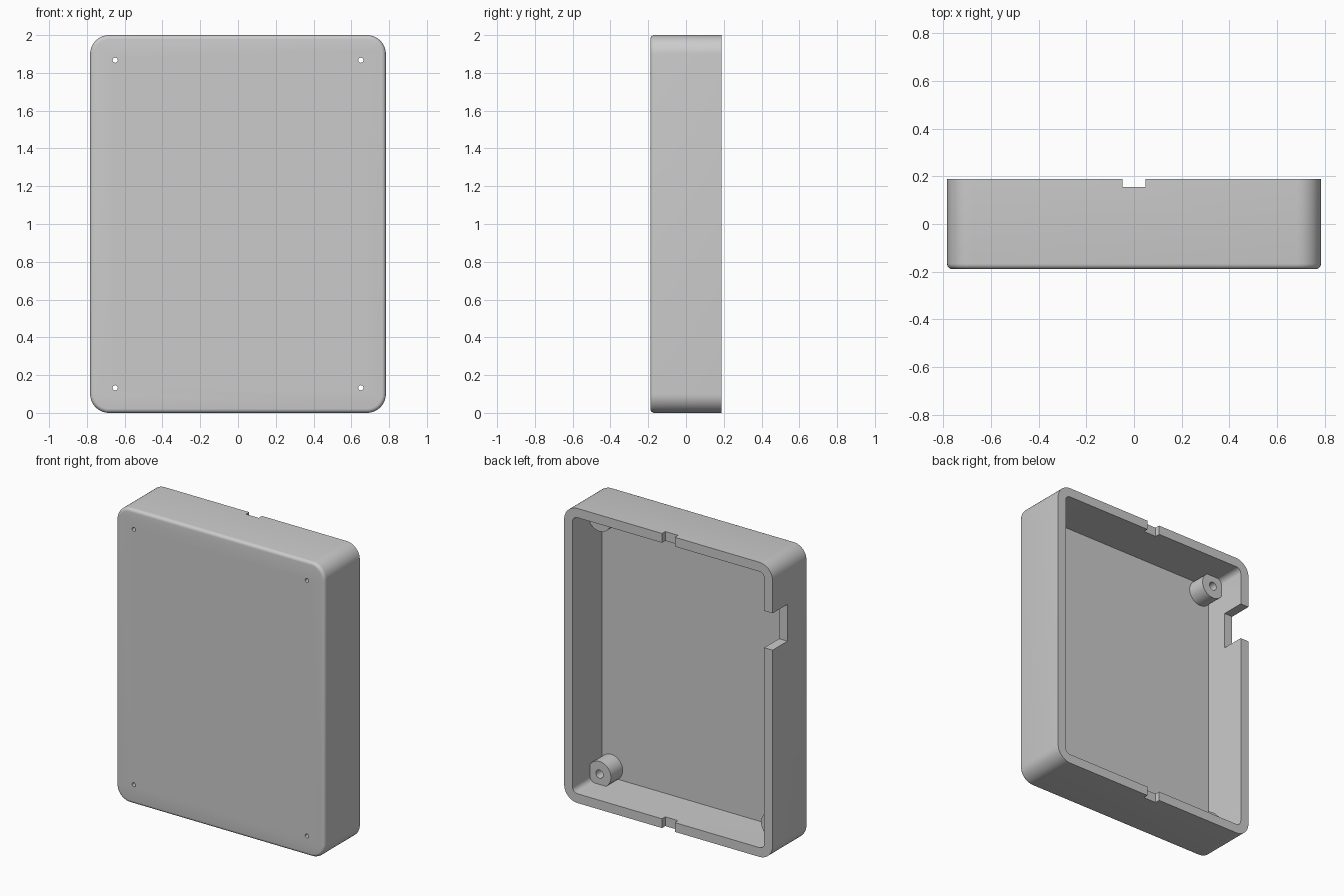
import bpy, bmesh, math
from mathutils import Matrix

if "Cube" in bpy.data.objects:
    bpy.data.objects.remove(bpy.data.objects["Cube"])

W, D, H = 0.783, 0.189, 1.0      # half width, half depth, half height
WALL, CORNER, FILLET = 0.063, 0.10, 0.022
POST_X, POST_Z = 0.65, 0.867     # post offsets from the centre

grey = bpy.data.materials.new("grey plastic")
grey.diffuse_color = (0.6, 0.6, 0.6, 1)
grey.use_nodes = True
grey.node_tree.nodes["Principled BSDF"].inputs["Base Color"].default_value = grey.diffuse_color


def finish(bm, name):
    bmesh.ops.recalc_face_normals(bm, faces=bm.faces)
    mesh = bpy.data.meshes.new(name)
    bm.to_mesh(mesh)
    bm.free()
    mesh.materials.append(grey)
    ob = bpy.data.objects.new(name, mesh)
    bpy.context.collection.objects.link(ob)
    return ob


def ring(bm, inset, y, n=10):
    """Rounded rectangle loop, shrunk by inset, at depth y."""
    r = CORNER - inset
    verts = []
    for k, (sx, sz) in enumerate([(1, 1), (-1, 1), (-1, -1), (1, -1)]):
        for i in range(n + 1):
            a = math.radians(90 * (k + i / n))
            verts.append(bm.verts.new((sx * (W - CORNER) + r * math.cos(a), y,
                                       H + sz * (H - CORNER) + r * math.sin(a))))
    return verts


def cylinder(name, x, z, radius, y0, y1, sides=32):
    bm = bmesh.new()
    place = Matrix.Translation((x, (y0 + y1) / 2, z)) @ Matrix.Rotation(math.pi / 2, 4, 'X')
    bmesh.ops.create_cone(bm, cap_ends=True, segments=sides, radius1=radius,
                          radius2=radius, depth=y1 - y0, matrix=place)
    return finish(bm, name)


def box(name, lo, hi):
    bm = bmesh.new()
    mid = [(a + b) / 2 for a, b in zip(lo, hi)]
    size = [b - a for a, b in zip(lo, hi)]
    bmesh.ops.create_cube(bm, size=1, matrix=Matrix.Translation(mid) @ Matrix.Diagonal((*size, 1)))
    return finish(bm, name)


def combine(target, tool, operation):
    mod = target.modifiers.new(operation.lower(), 'BOOLEAN')
    mod.operation, mod.solver, mod.object = operation, 'EXACT', tool
    bpy.context.view_layer.objects.active = target
    bpy.ops.object.modifier_apply(modifier=mod.name)
    bpy.data.objects.remove(tool)


# Open-backed tray: filleted front edge, outer wall, rim, inner wall, floor
bm = bmesh.new()
profile = []
for i in range(6):
    a = math.radians(18 * i)
    profile.append((FILLET * (1 - math.sin(a)), -D + FILLET * (1 - math.cos(a))))
profile += [(0, D), (WALL, D), (WALL, -D + WALL)]
rings = [ring(bm, inset, y) for inset, y in profile]
for a, b in zip(rings, rings[1:]):
    for i in range(len(a)):
        j = (i + 1) % len(a)
        bm.faces.new((a[i], a[j], b[j], b[i]))
bm.faces.new(rings[0])
bm.faces.new(rings[-1])
tray = finish(bm, "enclosure_tray")

# Screw posts merged into the corners, each with a wide bore and a small through hole
spots = [(sx * POST_X, H + sz * POST_Z) for sx in (-1, 1) for sz in (-1, 1)]
for x, z in spots:
    combine(tray, cylinder("screw_post", x, z, 0.086, -D + WALL / 2, 0.0, 48), 'UNION')
for x, z in spots:
    combine(tray, cylinder("post_bore", x, z, 0.028, -D + WALL, 0.1), 'DIFFERENCE')
    combine(tray, cylinder("screw_hole", x, z, 0.0135, -D - 0.1, 0.05, 24), 'DIFFERENCE')

# Small rim notches in the top and bottom walls
for z in (0.0, 2 * H):
    combine(tray, box("rim_notch", (-0.048, D - 0.035, z - 0.1), (0.048, D + 0.1, z + 0.1)),
            'DIFFERENCE')

# Connector slot through the left wall
combine(tray, box("side_slot", (-W - 0.1, 0.03, 1.43), (-W + 0.1, D + 0.1, 1.68)), 'DIFFERENCE')

# Smooth curves, crisp edges
bpy.ops.object.select_all(action='DESELECT')
tray.select_set(True)
bpy.context.view_layer.objects.active = tray
bpy.ops.object.shade_smooth_by_angle(angle=math.radians(30))
